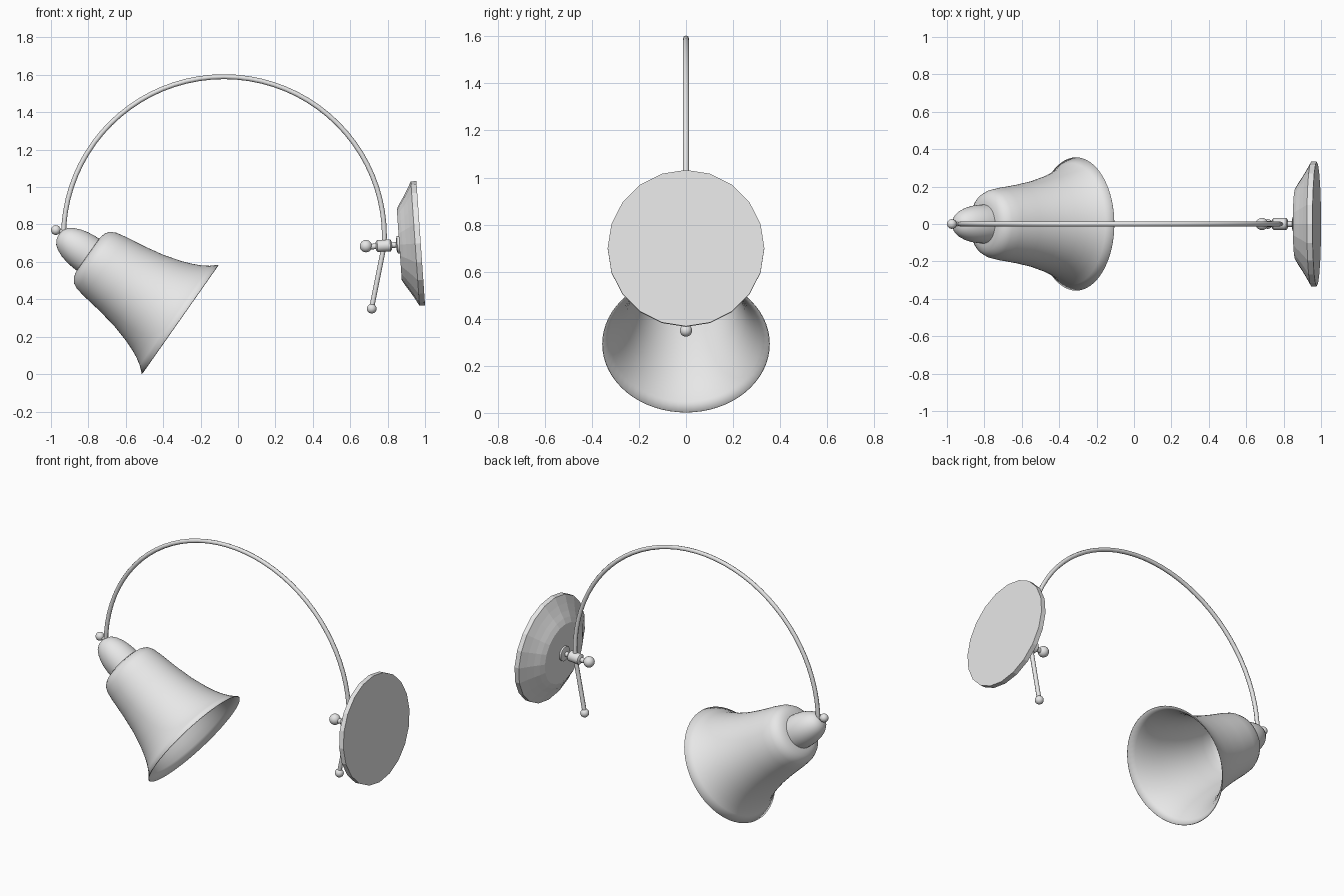
import bpy, bmesh, math
from mathutils import Vector

cube = bpy.data.objects.get("Cube")
if cube:
    bpy.data.objects.remove(cube, do_unlink=True)

metal = bpy.data.materials.new("grey_metal")
metal.use_nodes = True
GREY = (0.8, 0.8, 0.8, 1)
metal.diffuse_color = GREY
metal.node_tree.nodes["Principled BSDF"].inputs["Base Color"].default_value = GREY


def finish(name, bm, smooth):
    """Turn a bmesh into a named, shaded object."""
    mesh = bpy.data.meshes.new(name)
    bm.to_mesh(mesh)
    bm.free()
    obj = bpy.data.objects.new(name, mesh)
    bpy.context.collection.objects.link(obj)
    mesh.materials.append(metal)
    if smooth:
        bpy.ops.object.select_all(action="DESELECT")
        obj.select_set(True)
        bpy.context.view_layer.objects.active = obj
        bpy.ops.object.shade_smooth_by_angle(angle=math.radians(smooth))
    return obj


def lathe(name, origin, axis, profile, sides, smooth=40, cap_start=True):
    """Spin a profile of (distance along axis, radius) pairs around the axis."""
    w = Vector(axis).normalized()
    v = Vector((0, 1, 0))
    u = v.cross(w)
    bm = bmesh.new()
    rings = []
    for t, r in profile:
        ring = []
        for j in range(sides):
            a = math.tau * j / sides
            ring.append(bm.verts.new(Vector(origin) + w * t + (u * math.cos(a) + v * math.sin(a)) * r))
        rings.append(ring)
    for low, high in zip(rings, rings[1:]):
        for j in range(sides):
            k = (j + 1) % sides
            bm.faces.new((low[j], low[k], high[k], high[j]))
    if cap_start:
        bm.faces.new(rings[0][::-1])
    bm.faces.new(rings[-1])
    bmesh.ops.remove_doubles(bm, verts=bm.verts, dist=1e-5)
    return finish(name, bm, smooth)


def ball(name, centre, radius):
    bm = bmesh.new()
    bmesh.ops.create_uvsphere(bm, u_segments=20, v_segments=12, radius=radius)
    bmesh.ops.translate(bm, verts=bm.verts, vec=centre)
    return finish(name, bm, 40)


# Bell-shaped lamp shade, open at the rim
shade_base = (-0.31, 0, 0.293)
shade_axis = (-0.819, 0, 0.575)
shade = lathe("lamp_shade", shade_base, shade_axis,
              [(0, 0.356), (0.035, 0.325), (0.075, 0.3), (0.12, 0.279), (0.17, 0.26),
               (0.27, 0.231), (0.38, 0.21), (0.49, 0.194), (0.545, 0.183),
               (0.575, 0.168), (0.592, 0.145), (0.6, 0.12), (0.603, 0.09)],
              64, 60, cap_start=False)
wall = shade.modifiers.new("thin_wall", "SOLIDIFY")
wall.thickness = 0.004
wall.offset = -1

# Socket cap above the shade
lathe("socket_cap", shade_base, shade_axis,
      [(0.59, 0.104), (0.63, 0.103), (0.67, 0.098), (0.71, 0.088), (0.745, 0.073),
       (0.77, 0.055), (0.785, 0.033), (0.79, 0.012)], 40, 50)

# Curved arm: a half circle running into a straight tail
arm = bpy.data.curves.new("curved_arm", "CURVE")
arm.dimensions = "3D"
arm.bevel_depth = 0.013
arm.bevel_resolution = 2
arm.use_fill_caps = True
path = []
for i in range(41):
    a = math.pi * (1 - i / 40)
    path.append((-0.075 + 0.858 * math.cos(a), 0, 0.735 + 0.855 * math.sin(a)))
path += [(0.778, 0, 0.67), (0.716, 0, 0.36)]
spline = arm.splines.new("POLY")
spline.points.add(len(path) - 1)
for point, co in zip(spline.points, path):
    point.co = (*co, 1)
spline.use_smooth = True
arm_obj = bpy.data.objects.new("curved_arm", arm)
bpy.context.collection.objects.link(arm_obj)
arm.materials.append(metal)

# Ball ends and the pin joining arm and cap
ball("arm_tail_ball", (0.715, 0, 0.35), 0.026)
ball("cap_pin_ball", (-0.974, 0, 0.77), 0.026)
lathe("cap_pin", (-0.9, 0, 0.755), (-1, 0, 0.15), [(0, 0.012), (0.07, 0.012)], 12)

# Faceted, slightly tilted wall plate
plate_centre = (0.977, 0, 0.7)
plate_axis = (-1, 0, -0.07)
lathe("wall_plate", plate_centre, plate_axis,
      [(0, 0.333), (0.03, 0.333), (0.055, 0.288), (0.078, 0.25),
       (0.098, 0.22), (0.115, 0.19)], 20, 0)

# Stem, clamp and thumb knob in front of the plate
lathe("stem_collar", plate_centre, plate_axis,
      [(0.11, 0.046), (0.126, 0.046), (0.132, 0.025)], 24)
lathe("clamp_stem", plate_centre, plate_axis, [(0.11, 0.015), (0.28, 0.015)], 16)
lathe("arm_clamp", plate_centre, plate_axis,
      [(0.155, 0.022), (0.163, 0.032), (0.232, 0.032), (0.24, 0.022)], 24)
ball("clamp_knob", (0.684, 0, 0.684), 0.033)
